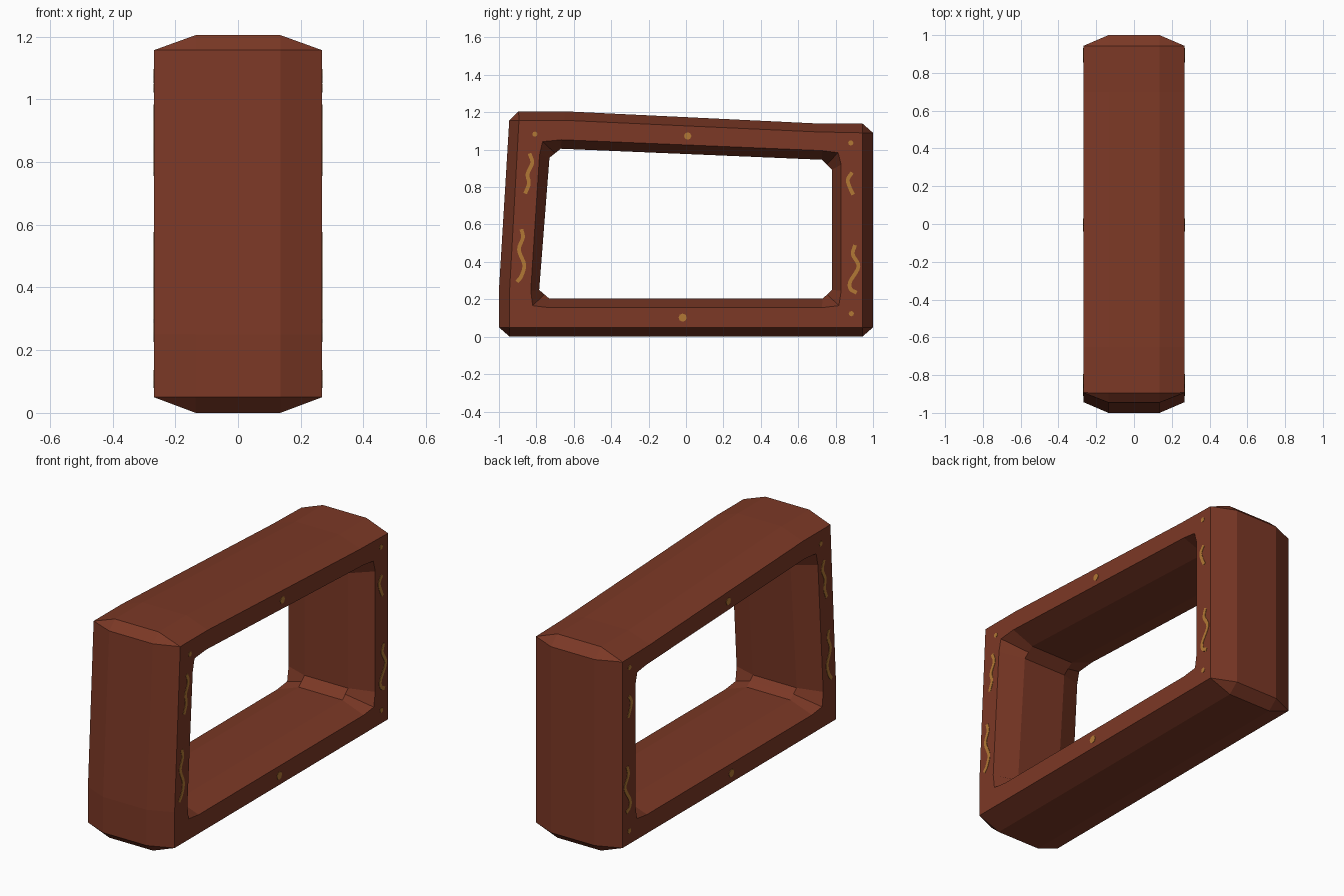
import bpy, bmesh, math
from mathutils import Vector

if "Cube" in bpy.data.objects:
    bpy.data.objects.remove(bpy.data.objects["Cube"])


def material(name, rgb):
    m = bpy.data.materials.new(name)
    m.diffuse_color = (*rgb, 1)
    m.use_nodes = True
    m.node_tree.nodes["Principled BSDF"].inputs["Base Color"].default_value = m.diffuse_color
    return m


clay = material("red brown clay", (0.20, 0.040, 0.019))
gold = material("ochre gold", (0.45, 0.19, 0.035))


def finish(bm, name, mat):
    bmesh.ops.remove_doubles(bm, verts=bm.verts, dist=0.0005)
    bmesh.ops.recalc_face_normals(bm, faces=bm.faces)
    me = bpy.data.meshes.new(name)
    bm.to_mesh(me)
    bm.free()
    me.materials.append(mat)
    ob = bpy.data.objects.new(name, me)
    bpy.context.collection.objects.link(ob)
    return ob


# Ring frame: (y, z) loops, three points per corner, BL, BR, TR, TL
W, M = 0.268, 0.135
outer_mid = [(-1, .25), (-1, .05), (-.943, 0), (.943, 0), (1, .05), (1, .25),
             (1, 1.09), (.943, 1.14), (.70, 1.14), (-.65, 1.205), (-.895, 1.205), (-.945, 1.157)]
outer_side = [(-.943, .25), (-.943, .05), (-.943, .05), (.943, .05), (.943, .05), (.943, .25),
              (.943, 1.09), (.943, 1.09), (.70, 1.095), (-.65, 1.157), (-.893, 1.157), (-.893, 1.157)]
inner_side = [(-.83, .246), (-.82, .166), (-.73, .155), (.727, .155), (.817, .166), (.83, .246),
              (.83, .92), (.813, .984), (.727, .995), (-.665, 1.053), (-.767, 1.043), (-.783, .973)]
inner_mid = [(-.785, .25), (-.757, .226), (-.73, .203), (.73, .203), (.755, .226), (.78, .25),
             (.78, .893), (.753, .92), (.727, .946), (-.67, 1.005), (-.70, .981), (-.73, .957)]
section = [(M, outer_mid), (W, outer_side), (W, inner_side), (M, inner_mid)]
section += [(-x, loop) for x, loop in reversed(section)]

bm = bmesh.new()
rings = [[bm.verts.new((x, y, z)) for y, z in loop] for x, loop in section]
n = len(outer_mid)
for a, b in zip(rings, rings[1:] + rings[:1]):
    for i in range(n):
        j = (i + 1) % n
        bm.faces.new((a[i], a[j], b[j], b[i]))
finish(bm, "ring_frame", clay)


# Gold marks: wavy ribbons and dots, thin plates on both side faces
def plate(bm, x, pts):
    s = 1 if x > 0 else -1
    lo = [bm.verts.new((x - s * .002, *p)) for p in pts]
    hi = [bm.verts.new((x + s * .002, *p)) for p in pts]
    bm.faces.new(hi)
    bm.faces.new(lo[::-1])
    for i in range(len(pts)):
        j = (i + 1) % len(pts)
        bm.faces.new((lo[i], lo[j], hi[j], hi[i]))


def smooth_path(pts, steps=5):
    p = [Vector(q) for q in pts]
    p = [2 * p[0] - p[1]] + p + [2 * p[-1] - p[-2]]
    out = []
    for a, b, c, d in zip(p, p[1:], p[2:], p[3:]):
        for k in range(steps):
            t = k / steps
            out.append(.5 * (2 * b + (c - a) * t + (2 * a - 5 * b + 4 * c - d) * t * t
                             + (3 * b - a - 3 * c + d) * t ** 3))
    return out + [p[-2]]


waves = [
    [(-.837, .98), (-.822, .93), (-.847, .87), (-.840, .82), (-.860, .765)],
    [(-.880, .575), (-.872, .53), (-.893, .465), (-.865, .385), (-.880, .325), (-.904, .293)],
    [(.888, .878), (.865, .84), (.875, .80), (.894, .76)],
    [(.904, .49), (.892, .44), (.922, .375), (.878, .295), (.880, .255), (.912, .235)],
]
dots = [(-.808, 1.083, .014), (.009, 1.073, .02), (.881, 1.036, .014),
        (.884, .123, .014), (-.018, .102, .022)]

for side, x in (("right", W), ("left", -W)):
    bm = bmesh.new()
    for wave in waves:
        path = smooth_path(wave)
        left, right = [], []
        for i, p in enumerate(path):
            t = (path[min(i + 1, len(path) - 1)] - path[max(i - 1, 0)]).normalized()
            nrm = Vector((-t.y, t.x)) * .010
            left.append(p + nrm)
            right.append(p - nrm)
        plate(bm, x, left + right[::-1])
    finish(bm, side + "_wavy_marks", gold)

    bm = bmesh.new()
    for y, z, r in dots:
        plate(bm, x, [(y + r * math.cos(a * math.pi / 4), z + r * math.sin(a * math.pi / 4))
                      for a in range(8)])
    finish(bm, side + "_dot_marks", gold)
